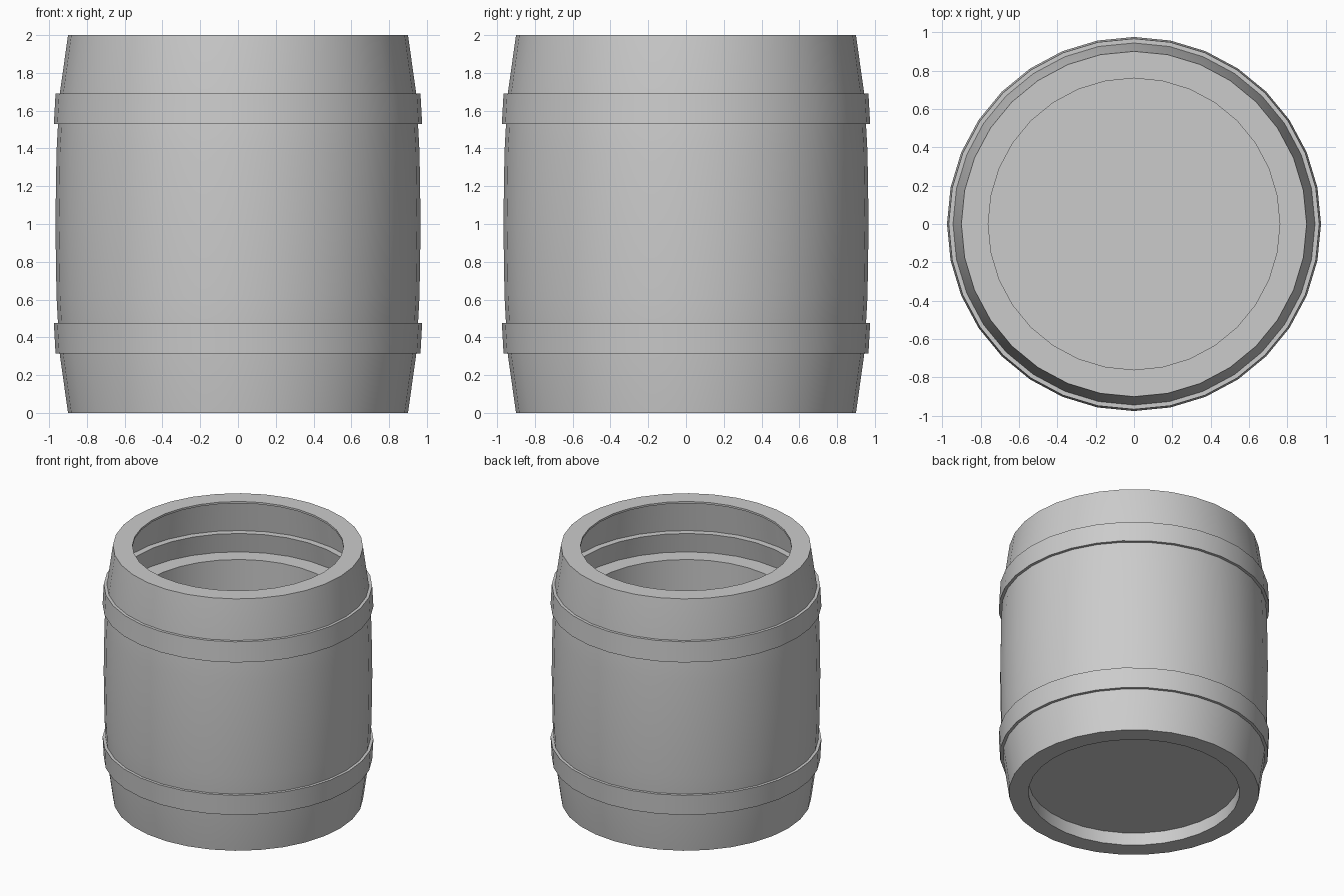
import bpy, math

if "Cube" in bpy.data.objects:
    bpy.data.objects.remove(bpy.data.objects["Cube"])

SIDES = 32

grey = bpy.data.materials.new("plain_grey")
grey.use_nodes = True
grey.diffuse_color = (0.6, 0.6, 0.6, 1)
grey.node_tree.nodes["Principled BSDF"].inputs["Base Color"].default_value = (0.6, 0.6, 0.6, 1)


def lathe(name, profile, closed=False):
    """Spin (radius, z) points round the z axis; radius 0 makes a pole."""
    verts, faces, rings = [], [], []
    for r, z in profile:
        start = len(verts)
        count = SIDES if r else 1
        for i in range(count):
            a = 2 * math.pi * i / SIDES
            verts.append((r * math.cos(a), r * math.sin(a), z))
        rings.append([start + i % count for i in range(SIDES)])
    pairs = list(zip(rings, rings[1:]))
    if closed:
        pairs.append((rings[-1], rings[0]))
    for low, high in pairs:
        for i in range(SIDES):
            j = (i + 1) % SIDES
            quad = [low[i], low[j], high[j], high[i]]
            faces.append(list(dict.fromkeys(quad)))
    mesh = bpy.data.meshes.new(name)
    mesh.from_pydata(verts, [], faces)
    mesh.materials.append(grey)
    obj = bpy.data.objects.new(name, mesh)
    bpy.context.collection.objects.link(obj)
    bpy.ops.object.select_all(action="DESELECT")
    obj.select_set(True)
    bpy.context.view_layer.objects.active = obj
    bpy.ops.object.shade_smooth_by_angle(angle=math.radians(30))
    return obj


# Barrel body: underside recess, bulging staves, rim, stepped hollow and floor
underside = [(0, 0.1), (0.76, 0.1), (0.76, 0)]
staves = [(0.9, 0), (0.945, 0.32), (0.961, 0.62), (0.967, 1),
          (0.961, 1.38), (0.945, 1.68), (0.9, 2)]
hollow = [(0.76, 2), (0.76, 1.985), (0.885, 1.985), (0.93, 1.69), (0.88, 1.69),
          (0.91, 1.53), (0.78, 1.53), (0.78, 0.12), (0, 0.12)]
lathe("barrel_body", underside + staves + hollow)

# Two hoops, mirrored about the middle height
for name, flip in (("lower_hoop", False), ("upper_hoop", True)):
    section = [(0.93, 0.315), (0.966, 0.315), (0.975, 0.475), (0.93, 0.475)]
    if flip:
        section = [(r, 2.005 - z) for r, z in reversed(section)]
    lathe(name, section, closed=True)
